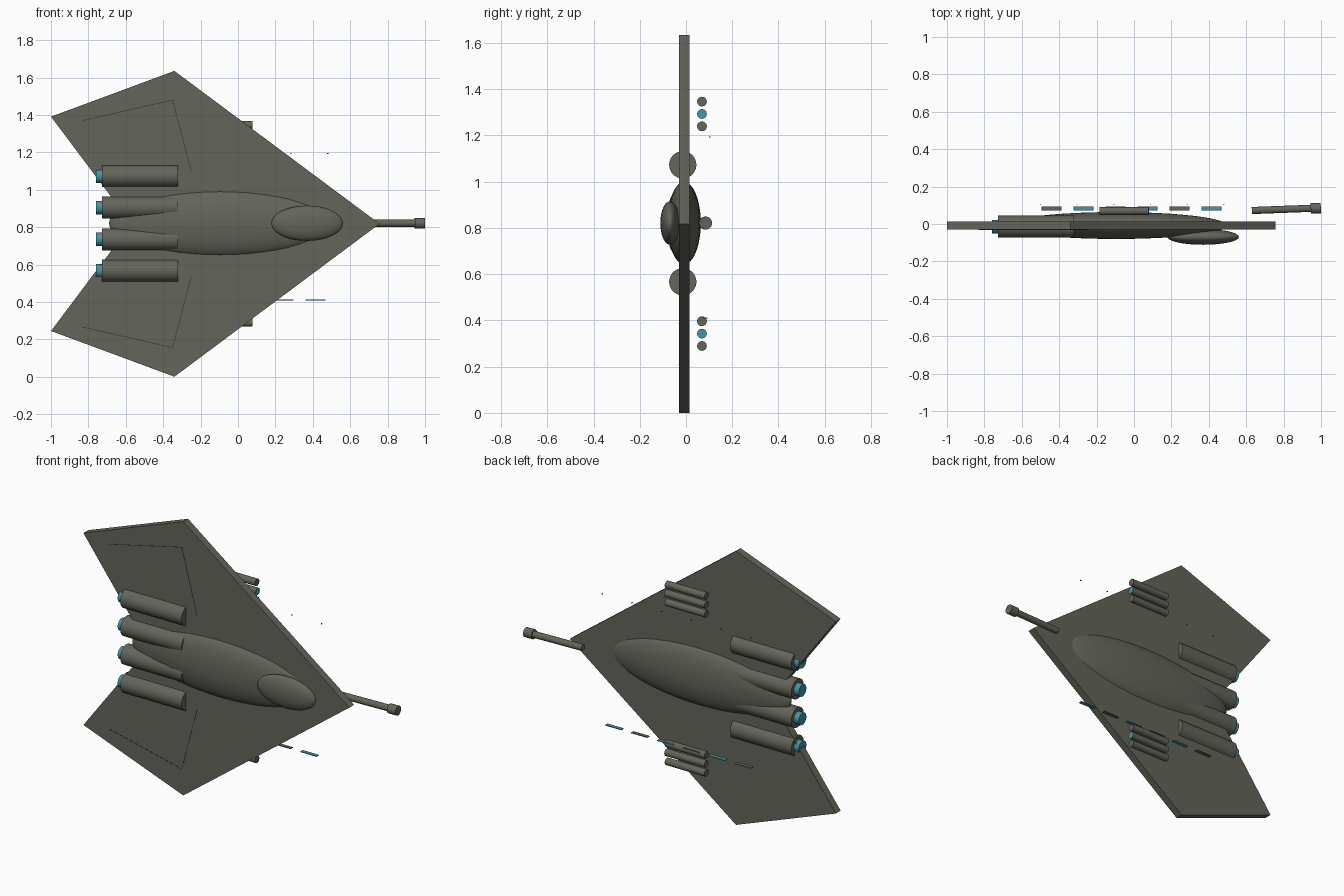
import bpy, bmesh, math
from mathutils import Vector

if "Cube" in bpy.data.objects:
    bpy.data.objects.remove(bpy.data.objects["Cube"])

CZ = 0.818   # height of the long axis (mirror plane)
WY = -0.008  # mid plane of the wing


def material(name, rgb):
    m = bpy.data.materials.new(name)
    m.diffuse_color = (*rgb, 1)
    m.use_nodes = True
    m.node_tree.nodes["Principled BSDF"].inputs["Base Color"].default_value = m.diffuse_color
    return m


OLIVE = material("olive_grey", (0.125, 0.13, 0.102))
TEAL = material("teal", (0.055, 0.30, 0.38))
DARK = material("dark_line", (0.03, 0.032, 0.026))


def finish(bm, name, mat, smooth=False):
    bmesh.ops.recalc_face_normals(bm, faces=bm.faces)
    me = bpy.data.meshes.new(name)
    bm.to_mesh(me)
    bm.free()
    ob = bpy.data.objects.new(name, me)
    bpy.context.collection.objects.link(ob)
    me.materials.append(mat)
    if smooth:
        bpy.context.view_layer.objects.active = ob
        ob.select_set(True)
        bpy.ops.object.shade_smooth_by_angle(angle=math.radians(35))
        ob.select_set(False)
    return ob


def rod(name, a, b, r, mat, sides=32):
    a, b = Vector(a), Vector(b)
    bm = bmesh.new()
    bmesh.ops.create_cone(bm, cap_ends=True, segments=sides, radius1=r, radius2=r, depth=(b - a).length)
    q = (b - a).to_track_quat('Z', 'Y')
    for v in bm.verts:
        v.co = q @ v.co + (a + b) / 2
    return finish(bm, name, mat, True)


def ellipsoid(name, centre, radii, mat):
    bm = bmesh.new()
    bmesh.ops.create_uvsphere(bm, u_segments=48, v_segments=24, radius=1)
    for v in bm.verts:  # poles lie along x
        x, y, z = v.co
        v.co = Vector((z * radii[0], x * radii[1], y * radii[2])) + Vector(centre)
    return finish(bm, name, mat, True)


def box(name, centre, size, mat, angle=0):
    bm = bmesh.new()
    bmesh.ops.create_cube(bm, size=1)
    c, s = math.cos(angle), math.sin(angle)
    for v in bm.verts:
        x, y, z = (v.co[i] * size[i] for i in range(3))
        v.co = Vector((x * c - z * s, y, x * s + z * c)) + Vector(centre)
    return finish(bm, name, mat)


# arrowhead wing: half outline mirrored about the long axis
half = [(-0.34, 0.8175), (-1.0, 0.573)]
outline = [(0.757, 0)] + half + [(-0.57, 0)] + [(x, -z) for x, z in reversed(half)]
bm = bmesh.new()
face = bm.faces.new([bm.verts.new((x, WY - 0.0225, CZ + z)) for x, z in outline])
ext = bmesh.ops.extrude_face_region(bm, geom=[face])
for v in ext["geom"]:
    if isinstance(v, bmesh.types.BMVert):
        v.co.y += 0.045
finish(bm, "wing", OLIVE)

# fuselage and cockpit
ellipsoid("fuselage", (-0.095, WY, CZ + 0.003), (0.595, 0.072, 0.178), OLIVE)
ellipsoid("cockpit", (0.37, -0.069, CZ + 0.003), (0.191, 0.042, 0.094), OLIVE)

# nose cannon
rod("cannon_barrel", (0.63, 0.072, CZ + 0.003), (0.95, 0.084, CZ + 0.003), 0.019, OLIVE)
rod("cannon_muzzle", (0.945, 0.083, CZ + 0.003), (0.999, 0.085, CZ + 0.003), 0.028, OLIVE)

for s, side in ((1, "upper"), (-1, "lower")):
    # engines with glowing nozzles
    for dz, place in ((0.253, "outer"), (0.085, "inner")):
        z = CZ + 0.002 + s * dz
        rod(f"{side}_{place}_engine", (-0.727, -0.014, z), (-0.322, -0.014, z), 0.059, OLIVE)
        rod(f"{side}_{place}_nozzle", (-0.76, -0.014, z), (-0.72, -0.014, z), 0.036, TEAL)
    # triple launcher tubes, the middle one with a teal front
    for i in (-1, 0, 1):
        z = CZ + s * 0.475 + i * 0.0535
        rod(f"{side}_launcher_tube_{i + 2}", (-0.184, 0.069, z), (0.078, 0.069, z), 0.021, OLIVE)
        if i == 0:
            rod(f"{side}_launcher_cap", (0.077, 0.069, z), (0.081, 0.069, z), 0.021, TEAL)
    # thin panel lines on the front of the wing
    path = [(-0.83, 0.552), (-0.35, 0.662), (-0.25, 0.282)]
    for n, (a, b) in enumerate(zip(path, path[1:])):
        dx, dz = b[0] - a[0], s * (b[1] - a[1])
        mid = ((a[0] + b[0]) / 2, WY - 0.0225, CZ + s * (a[1] + b[1]) / 2)
        box(f"{side}_panel_line_{n + 1}", mid, (math.hypot(dx, dz), 0.0016, 0.003), DARK, math.atan2(dz, dx))

# row of floating marker strips and row of tiny studs behind the wing
for i in range(6):
    box(f"marker_strip_{i + 1}", (-0.4415 + 0.1712 * i, 0.083, 0.41), (0.107, 0.022, 0.004),
        TEAL if i % 2 else OLIVE)
    box(f"stud_{i + 1}", (-0.5 + 0.196 * i, 0.103, 1.194), (0.006, 0.005, 0.005), DARK)
